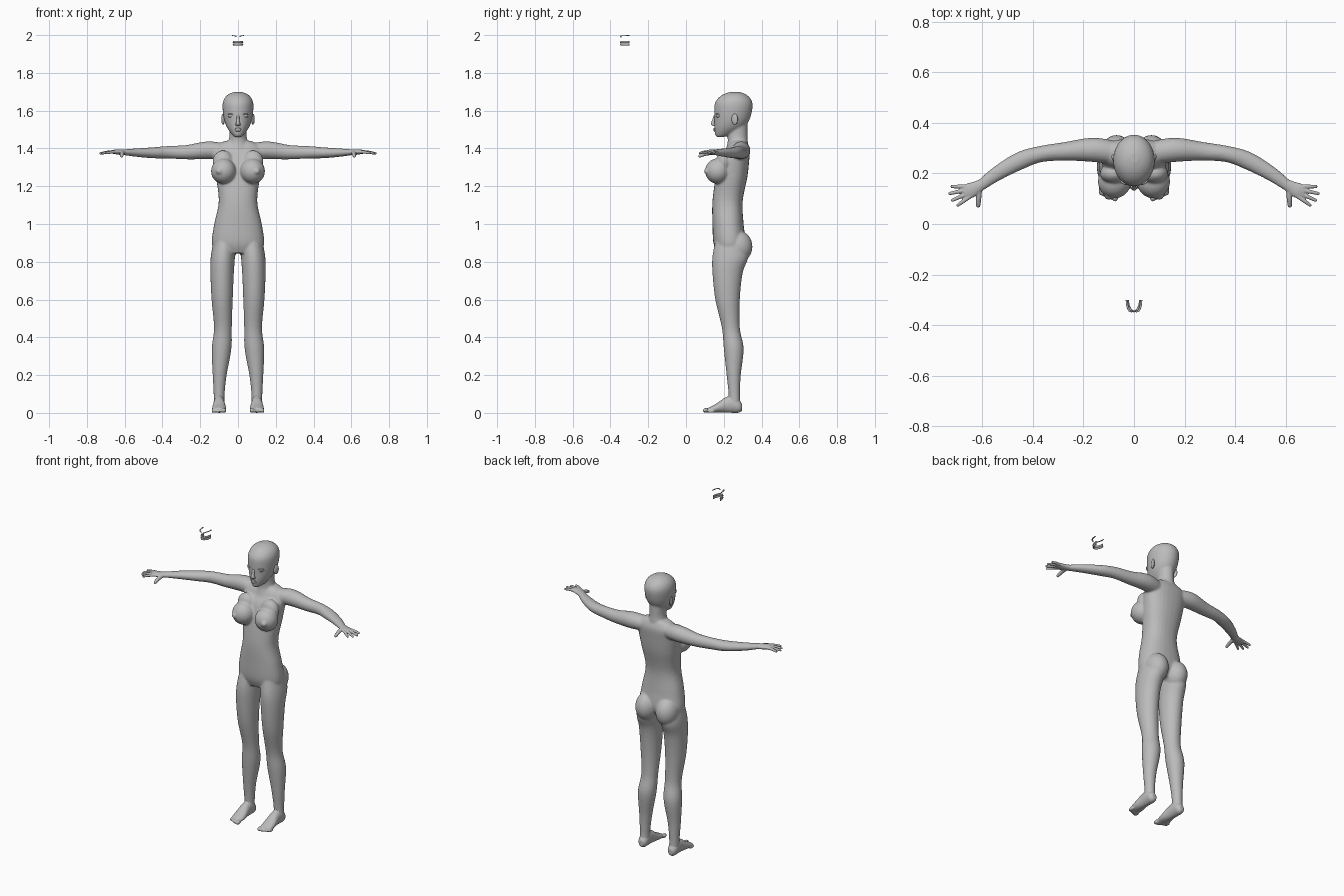
import bpy, bmesh, math
from mathutils import Vector, Matrix

default_cube = bpy.data.objects.get("Cube")
if default_cube:
    bpy.data.objects.remove(default_cube, do_unlink=True)

skin = bpy.data.materials.new("plain grey")
skin.use_nodes = True
skin.diffuse_color = (0.5, 0.5, 0.5, 1)
skin.node_tree.nodes["Principled BSDF"].inputs["Base Color"].default_value = skin.diffuse_color
ACROSS, DEEP, UP = Vector((1, 0, 0)), Vector((0, 1, 0)), Vector((0, 0, 1))


def smooth_stations(stations, steps=5):
    """Pass a Catmull-Rom spline through the stations."""
    rows = [Vector(station) for station in stations]
    last = len(rows) - 1
    result = []
    for index in range(last):
        before, start = rows[max(index - 1, 0)], rows[index]
        end, after = rows[index + 1], rows[min(index + 2, last)]
        for step in range(steps):
            t = step / steps
            bend_in, bend_out = (end - before) / 2, (after - start) / 2
            ease = t * t * (3 - 2 * t)
            result.append(start.lerp(end, ease) + bend_in * t * (1 - t) ** 2
                          - bend_out * t * t * (1 - t))
    return result + [rows[last]]


def loft(bm, stations, axes=None, sides=28, power=2.0):
    """Skin oval rings along stations (x, y, z, radius across, radius up)."""
    rows = smooth_stations(stations)
    centres = [Vector(row[:3]) for row in rows]
    rings = []
    for index, row in enumerate(rows):
        if axes:
            u, v = axes
        else:
            ahead = centres[min(index + 1, len(rows) - 1)] - centres[max(index - 1, 0)]
            ahead.normalize()
            v = (UP - ahead * ahead.z).normalized()
            u = ahead.cross(v)
        ring = []
        for side in range(sides):
            angle = math.tau * side / sides
            c, s = math.cos(angle), math.sin(angle)
            wide = math.copysign(abs(c) ** (2 / power), c) * row[3]
            tall = math.copysign(abs(s) ** (2 / power), s) * row[4]
            ring.append(bm.verts.new(centres[index] + u * wide + v * tall))
        rings.append(ring)
    for ring, following in zip(rings, rings[1:]):
        for side in range(sides):
            other = (side + 1) % sides
            bm.faces.new((ring[side], ring[other], following[other], following[side]))
    bm.faces.new(rings[0])
    bm.faces.new(rings[-1])


def column(bm, stations, power=2.0):
    """Upright loft from stations (z, centre x, half width, front y, back y)."""
    loft(bm, [(x, (front + back) / 2, z, half_width, (back - front) / 2)
              for z, x, half_width, front, back in stations], axes=(ACROSS, DEEP), power=power)


def ball(bm, centre, radii, turn=0):
    placement = Matrix.Translation(centre) @ Matrix.Rotation(turn, 4, 'Z') @ Matrix.Diagonal((*radii, 1))
    bmesh.ops.create_uvsphere(bm, u_segments=24, v_segments=16, radius=1, matrix=placement)


def mirror_across(bm):
    """Copy everything built so far to the other side."""
    copied = bmesh.ops.duplicate(bm, geom=bm.verts[:] + bm.edges[:] + bm.faces[:])["geom"]
    for item in copied:
        if isinstance(item, bmesh.types.BMVert):
            item.co.x = -item.co.x


def finish(bm, name, voxel=None, softness=0):
    """Make the object, fusing its overlapping volumes into one skin if asked."""
    bmesh.ops.recalc_face_normals(bm, faces=bm.faces[:])
    mesh = bpy.data.meshes.new(name)
    bm.to_mesh(mesh)
    bm.free()
    mesh.materials.append(skin)
    mesh.shade_smooth()
    part = bpy.data.objects.new(name, mesh)
    bpy.context.collection.objects.link(part)
    if voxel:
        fuse = part.modifiers.new("fuse", 'REMESH')
        fuse.mode, fuse.voxel_size, fuse.use_smooth_shade = 'VOXEL', voxel, True
        soften = part.modifiers.new("soften", 'SMOOTH')
        soften.factor, soften.iterations = 0.5, softness


body = bmesh.new()
# Chest and hip volumes
ball(body, (.077, .168, 1.28), (.066, .067, .067))
ball(body, (.08, .2, 1.33), (.055, .04, .06))
ball(body, (.1, .11, 1.28), (.017, .015, .017))
ball(body, (.069, .275, .88), (.065, .077, .085))
# Leg, from hip to ankle
column(body, [(.93, .07, .055, .16, .31), (.83, .08, .064, .14, .33), (.74, .084, .062, .14, .3),
              (.6, .084, .056, .155, .285), (.45, .08, .047, .19, .285), (.34, .087, .052, .2, .305),
              (.2, .097, .037, .215, .29), (.1, .1, .029, .225, .286), (.04, .1, .029, .225, .288)])
# Arm, from shoulder to wrist
loft(body, [(.07, .28, 1.385, .045, .042), (.16, .293, 1.39, .048, .047), (.27, .287, 1.38, .037, .038),
            (.37, .276, 1.38, .032, .033), (.45, .25, 1.377, .035, .029), (.54, .2, 1.378, .029, .022),
            (.605, .153, 1.38, .022, .015), (.625, .14, 1.38, .021, .013)])
mirror_across(body)
# Torso
column(body, [(.845, 0, .12, .165, .29), (.9, 0, .139, .145, .315), (1, 0, .126, .14, .305),
              (1.12, 0, .102, .14, .3), (1.25, 0, .117, .158, .325), (1.34, 0, .129, .18, .335),
              (1.39, 0, .13, .21, .338), (1.42, 0, .108, .225, .33), (1.44, 0, .07, .24, .32)], power=2.3)
# Neck
column(body, [(1.38, 0, .075, .205, .33), (1.43, 0, .055, .22, .328), (1.47, 0, .045, .22, .325),
              (1.54, 0, .045, .225, .325)])
# Head, from chin to crown
column(body, [(1.46, 0, .016, .162, .195), (1.475, 0, .033, .153, .25), (1.51, 0, .058, .15, .305),
              (1.55, 0, .073, .15, .335), (1.6, 0, .081, .149, .35), (1.64, 0, .081, .153, .352),
              (1.67, 0, .069, .174, .337), (1.69, 0, .045, .205, .31), (1.7, 0, .015, .24, .28)])
finish(body, "body", voxel=.0055, softness=7)

# Eyes, ears and nostrils, then nose and lips
face = bmesh.new()
ball(face, (.036, .171, 1.572), (.019, .013, .009), turn=.25)
ball(face, (.036, .168, 1.581), (.021, .013, .004), turn=.3)
ball(face, (.079, .258, 1.555), (.008, .018, .03), turn=-.35)
ball(face, (.008, .149, 1.526), (.007, .008, .006))
mirror_across(face)
loft(face, [(0, .153, 1.575, .007, .006), (0, .147, 1.55, .008, .009),
            (0, .141, 1.53, .011, .009), (0, .149, 1.52, .009, .006)], axes=(ACROSS, DEEP))
for lip_height in (1.495, 1.504):
    ball(face, (0, .152, lip_height), (.019, .007, .005))
finish(face, "face_features", voxel=.0025, softness=2)


def digit(bm, root, tip, thickness):
    """Tapered finger or thumb with a slight arch."""
    root, tip = Vector(root), Vector(tip)
    arch = UP * thickness / 4
    loft(bm, [(*root, thickness, thickness), (*(root.lerp(tip, .5) + arch), thickness * .9, thickness * .9),
              (*root.lerp(tip, .93), thickness * .7, thickness * .7), (*tip, thickness * .3, thickness * .3)],
         sides=12)


# Hands: palm, thumb and a fan of four fingers
hands = bmesh.new()
loft(hands, [(.595, .16, 1.38, .02, .015), (.625, .143, 1.38, .026, .014),
             (.65, .131, 1.382, .03, .012), (.672, .122, 1.382, .024, .008)])
digit(hands, (.612, .137, 1.378), (.616, .066, 1.358), .012)
for finger, length in enumerate((.075, .085, .085, .07)):
    root = Vector((.64 + .005 * finger, .115 + .011 * finger, 1.382))
    angle = math.radians(12 * finger - 36)
    reach = Vector((math.cos(angle), math.sin(angle), -.1))
    digit(hands, root, root + reach * length, .009)
mirror_across(hands)
finish(hands, "hands", voxel=.003, softness=3)

# Feet: ankle, heel to instep, and a row of toes
feet = bmesh.new()
column(feet, [(.03, .1, .027, .228, .288), (.13, .1, .028, .226, .284)])
loft(feet, [(.1, .297, .03, .014, .018), (.1, .28, .035, .027, .034), (.1, .25, .045, .03, .045),
            (.1, .21, .042, .031, .041), (.1, .16, .025, .037, .024), (.1, .115, .014, .034, .012)],
     axes=(ACROSS, UP))
for toe in range(5):
    size = .009 if toe else .013
    ball(feet, (.075 + .014 * toe, .109 + .006 * toe, size), (size, .021, size))
mirror_across(feet)
finish(feet, "feet", voxel=.004, softness=4)

# Loose tooth arches above the figure
for name, height in (("upper_teeth", 1.963), ("lower_teeth", 1.951)):
    arch = bmesh.new()
    turns = [math.pi * (step / 6 - .5) for step in range(7)]
    loft(arch, [(math.sin(turn) * .024, -.3 - math.cos(turn) * .045, height, .004, .006)
                for turn in turns], sides=10)
    finish(arch, name)

# Loose lash strips above the teeth
lashes = bmesh.new()
loft(lashes, [(.007, -.345, 1.99, .004, .002), (.018, -.342, 1.996, .004, .002),
              (.026, -.325, 1.997, .004, .002), (.029, -.3, 1.998, .004, .002)], sides=10)
mirror_across(lashes)
finish(lashes, "lashes")
